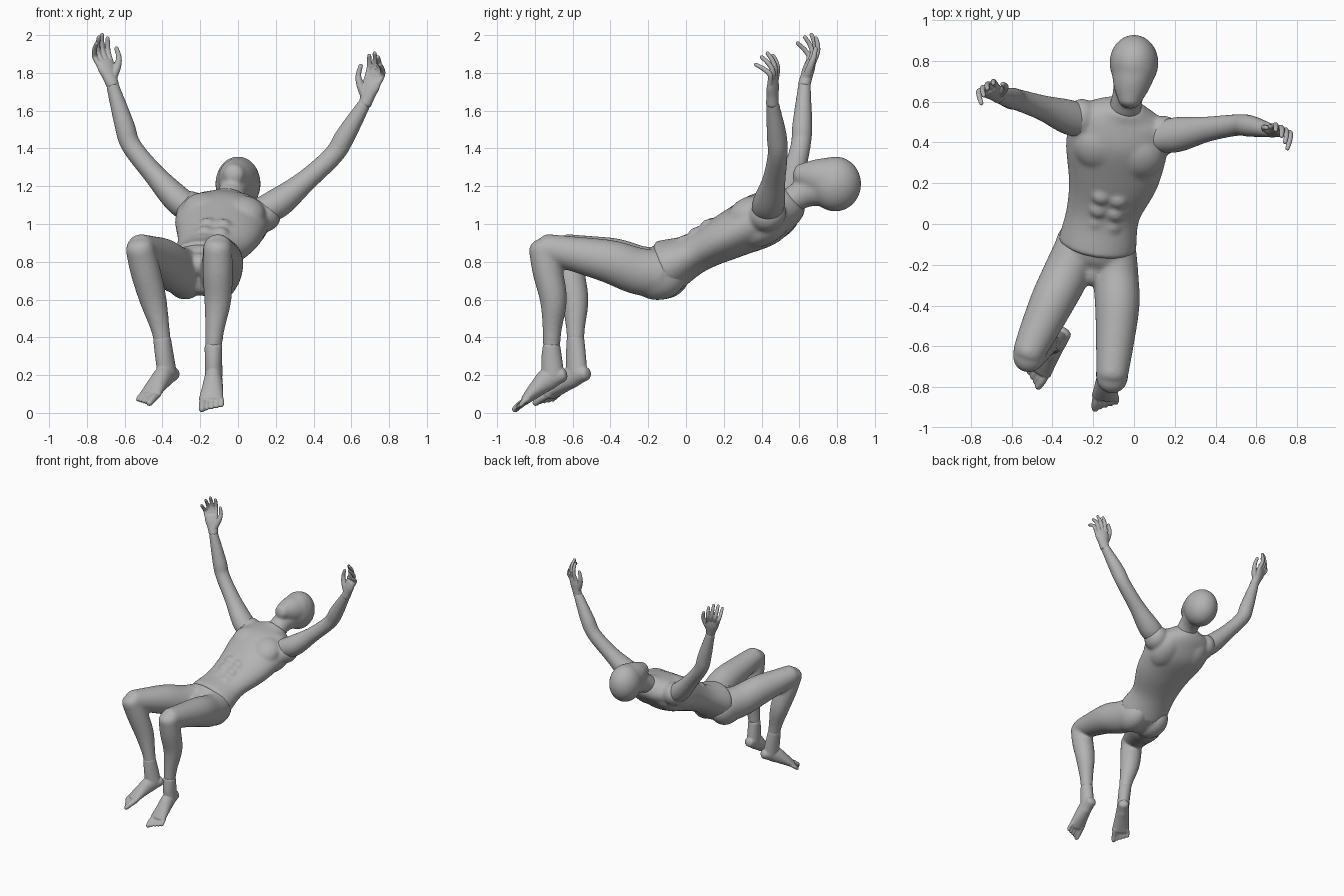
import bpy
import bmesh
from math import sin, cos, pi
from mathutils import Vector, Matrix

if "Cube" in bpy.data.objects:
    bpy.data.objects.remove(bpy.data.objects["Cube"], do_unlink=True)

grey = bpy.data.materials.new("mannequin grey")
grey.use_nodes = True
grey.diffuse_color = (0.45, 0.45, 0.45, 1)
grey.node_tree.nodes["Principled BSDF"].inputs["Base Color"].default_value = (0.45, 0.45, 0.45, 1)

BODY_SIDE = Vector((0.97, -0.2, -0.08)).normalized()
BODY_UP = Vector((0.17, 0.86, 0.47)).normalized()
BODY_FRONT = BODY_SIDE.cross(BODY_UP).normalized()


def spline(points, steps=6):
    """Smooth curve through tuples of any length."""
    p = [Vector(q) for q in points]
    p = [p[0] * 2 - p[1]] + p + [p[-1] * 2 - p[-2]]
    out = []
    for a, b, c, d in zip(p, p[1:], p[2:], p[3:]):
        for k in range(steps):
            t = k / steps
            out.append((b * 2 + (c - a) * t + (a * 2 - b * 5 + c * 4 - d) * t ** 2
                        + (b * 3 - a - c * 3 + d) * t ** 3) / 2)
    return out + [p[-2]]


def loft(bm, points, side=BODY_SIDE, cap=0.6, sides=32):
    """Tube through (x, y, z, half width[, half depth]) with domed ends."""
    rows = spline([tuple(q) if len(q) == 5 else (*q, q[3]) for q in points])
    centres = [Vector(r[:3]) for r in rows]
    rings = []
    for i, r in enumerate(rows):
        t = (centres[min(i + 1, len(rows) - 1)] - centres[max(i - 1, 0)]).normalized()
        s = (side - t * side.dot(t)).normalized()
        rings.append((centres[i], t, s, s.cross(t), r[3], r[4]))

    def dome(ring, sign):
        c, t, s, n, w, d = ring
        return [(c + t * sign * cap * min(w, d) * sin(a), t, s, n, w * cos(a), d * cos(a))
                for a in (0.5, 0.95, 1.35)]

    rings = dome(rings[0], -1)[::-1] + rings + dome(rings[-1], 1)
    loops = [[bm.verts.new(c + s * w * cos(2 * pi * k / sides) + n * d * sin(2 * pi * k / sides))
              for k in range(sides)] for c, t, s, n, w, d in rings]
    for a, b in zip(loops, loops[1:]):
        for k in range(sides):
            j = (k + 1) % sides
            bm.faces.new((a[k], a[j], b[j], b[k]))
    bm.faces.new(loops[0][::-1])
    bm.faces.new(loops[-1])


def blob(bm, centre, radii, axes=((1, 0, 0), (0, 1, 0), (0, 0, 1))):
    """Ellipsoid turned to the given axes."""
    turn = Matrix(axes).transposed().to_4x4()
    bmesh.ops.create_uvsphere(bm, u_segments=32, v_segments=20, radius=1,
                              matrix=Matrix.Translation(centre) @ turn @ Matrix.Diagonal((*radii, 1)))


def finish(name, bm, voxel=0.009, smooth=8):
    """Blend all the pieces of one part into a single smooth skin."""
    bmesh.ops.recalc_face_normals(bm, faces=bm.faces)
    mesh = bpy.data.meshes.new(name)
    bm.to_mesh(mesh)
    bm.free()
    mesh.materials.append(grey)
    obj = bpy.data.objects.new(name, mesh)
    bpy.context.collection.objects.link(obj)
    skin = obj.modifiers.new("skin", 'REMESH')
    skin.mode = 'VOXEL'
    skin.voxel_size = voxel
    skin.use_smooth_shade = True
    soft = obj.modifiers.new("soften", 'SMOOTH')
    soft.factor = 0.5
    soft.iterations = smooth


# Torso with chest, belly, back and shoulder muscles
bm = bmesh.new()
loft(bm, [(-.18, -.10, .775, .193, .147), (-.15, .06, .85, .182, .107),
          (-.1, .24, .943, .228, .127), (-.08, .41, 1.026, .252, .145),
          (-.06, .52, 1.085, .222, .11), (-.045, .575, 1.13, .1, .08)], cap=0.2)
axes = (BODY_SIDE, BODY_UP, BODY_FRONT)
chest = Vector((-.075, .38, 1.015))
for s in (-1, 1):
    blob(bm, chest + BODY_SIDE * s * .1 + BODY_FRONT * .055, (.125, .125, .087), axes)
    blob(bm, chest + BODY_SIDE * s * .11 - BODY_FRONT * .055 + BODY_UP * .04, (.115, .15, .085), axes)
    blob(bm, chest + BODY_SIDE * s * .205 + BODY_UP * .11, (.085, .1, .09), axes)
    for k in range(3):
        spot = Vector((-.145, .03, .845)) + BODY_UP * k * .078
        blob(bm, spot + BODY_SIDE * s * .042 + BODY_FRONT * (.078 + k * .007), (.043, .04, .029), axes)
finish("torso", bm, smooth=16)

# Head with neck and a plain tapering face
bm = bmesh.new()
loft(bm, [(-.045, .56, 1.125, .08, .07), (-.03, .63, 1.165, .076, .078),
          (-.01, .72, 1.19, .09, .095)], cap=0.3)
blob(bm, (0, .79, 1.212), (.12, .138, .146))
loft(bm, [(-.022, .60, 1.265, .056, .056), (-.014, .67, 1.252, .088, .092),
          (0, .76, 1.235, .112, .122)])
finish("head", bm, smooth=16)

# Pelvis and both legs
bm = bmesh.new()
loft(bm, [(-.18, -.085, .775, .187, .138), (-.187, -.16, .745, .193, .13),
          (-.2, -.23, .73, .16, .1)], cap=0.3)
blob(bm, (-.28, -.13, .73), (.11, .15, .13))
blob(bm, (-.103, -.15, .725), (.108, .15, .128))
blob(bm, (-.205, -.235, .785), (.055, .07, .062))
loft(bm, [(-.10, -.14, .735, .112, .128), (-.09, -.26, .752, .112, .124), (-.082, -.4, .80, .109, .115),
          (-.095, -.6, .843, .092), (-.108, -.745, .87, .078)])
loft(bm, [(-.108, -.757, .872, .076), (-.107, -.733, .75, .08), (-.107, -.702, .6, .072),
          (-.122, -.708, .45, .052), (-.13, -.712, .355, .045)], cap=0.7)
loft(bm, [(-.28, -.13, .745, .114, .128), (-.335, -.25, .762, .115, .124), (-.40, -.38, .81, .109, .115),
          (-.475, -.54, .848, .092), (-.52, -.64, .87, .078)])
loft(bm, [(-.52, -.655, .872, .076), (-.49, -.62, .75, .08), (-.45, -.588, .6, .072),
          (-.415, -.585, .46, .052), (-.40, -.585, .38, .045)], cap=0.7)
finish("pelvis_and_legs", bm, smooth=16)


def foot(name, ankle, heel, toe, medial):
    """Foot from heel to toe tip; medial is the x sign of the big toe side."""
    ankle, heel, toe = Vector(ankle), Vector(heel), Vector(toe)
    ahead = toe - heel
    side = ahead.cross(Vector((0, 0, 1))).normalized()
    if side.x * medial < 0:
        side = -side
    up = side.cross(ahead).normalized()
    up = up if up.z > 0 else -up
    at = lambda f, h, s=0: heel + ahead * f + up * h + side * s
    bm = bmesh.new()
    loft(bm, [(*ankle, .047), (*ankle.lerp(at(.24, .07), .5), .046, .056),
              (*at(.24, .06), .046, .06)], side)
    loft(bm, [(*at(.1, .04), .039, .037), (*at(.3, .06), .047, .06),
              (*at(.52, .046), .056, .046), (*at(.76, .024, .003), .066, .026)], side)
    for k in range(5):
        s = .046 - k * .025
        r = .02 if k == 0 else .0145
        loft(bm, [(*at(.72, .02, s * .9), r), (*at(.86 - k * .018, .018, s), r),
                  (*at(.97 - k * .03, .01, s), r * .9)], side, 1, 12)
    finish(name, bm, 0.005, 5)


foot("left_foot", (-.13, -.712, .352), (-.12, -.6, .185), (-.145, -.912, .006), -1)
foot("right_foot", (-.402, -.585, .39), (-.315, -.49, .185), (-.51, -.775, .04), 1)


def arm(name, points):
    bm = bmesh.new()
    loft(bm, points, Vector((0, 1, 0)))
    finish(name, bm)


arm("left_arm", [(.1, .42, 1.06, .07), (.21, .438, 1.11, .086, .08), (.36, .465, 1.23, .062, .058),
                 (.505, .485, 1.365, .053), (.57, .48, 1.47, .053), (.672, .458, 1.64, .034)])
arm("right_arm", [(-.21, .49, 1.05, .07), (-.315, .522, 1.125, .086, .076), (-.45, .57, 1.27, .062, .057),
                  (-.565, .607, 1.415, .053), (-.6, .615, 1.52, .053), (-.665, .627, 1.735, .034)])


def hand(name, wrist, middle, thumb_side):
    """Open hand, palm to the front, with gently curled fingers."""
    wrist, middle = Vector(wrist), Vector(middle)
    ahead = (middle - wrist).normalized()
    side = Vector((thumb_side, 0.45, 0))
    side = (side - ahead * side.dot(ahead)).normalized()
    palm = side.cross(ahead)
    if palm.y > 0:
        palm = -palm
    at = lambda f, s=0, p=0: wrist + ahead * f + side * s + palm * p
    bm = bmesh.new()
    loft(bm, [(*at(-.01), .034, .033), (*at(.04), .04, .03),
              (*at(.085), .05, .027), (*at(.125), .05, .019)], side)
    for k, length in enumerate((.11, .13, .115, .08)):
        s = .036 - k * .024
        curl = .02 + k * .012
        loft(bm, [(*at(.11, s), .015), (*at(.13 + length * .4, s * 1.2, -.004), .014),
                  (*at(.13 + length * .75, s * 1.35, curl * .5), .013),
                  (*at(.13 + length, s * 1.4, curl * 1.4), .011)], side, 1, 12)
    loft(bm, [(*at(.035, .018, .006), .024), (*at(.08, .055, .018), .02),
              (*at(.125, .078, .024), .015), (*at(.175, .08, .028), .012)], ahead.cross(palm), 1, 12)
    finish(name, bm, 0.004, 3)


hand("left_hand", (.676, .457, 1.645), (.76, .465, 1.905), -1)
hand("right_hand", (-.667, .628, 1.745), (-.752, .695, 1.985), 1)
